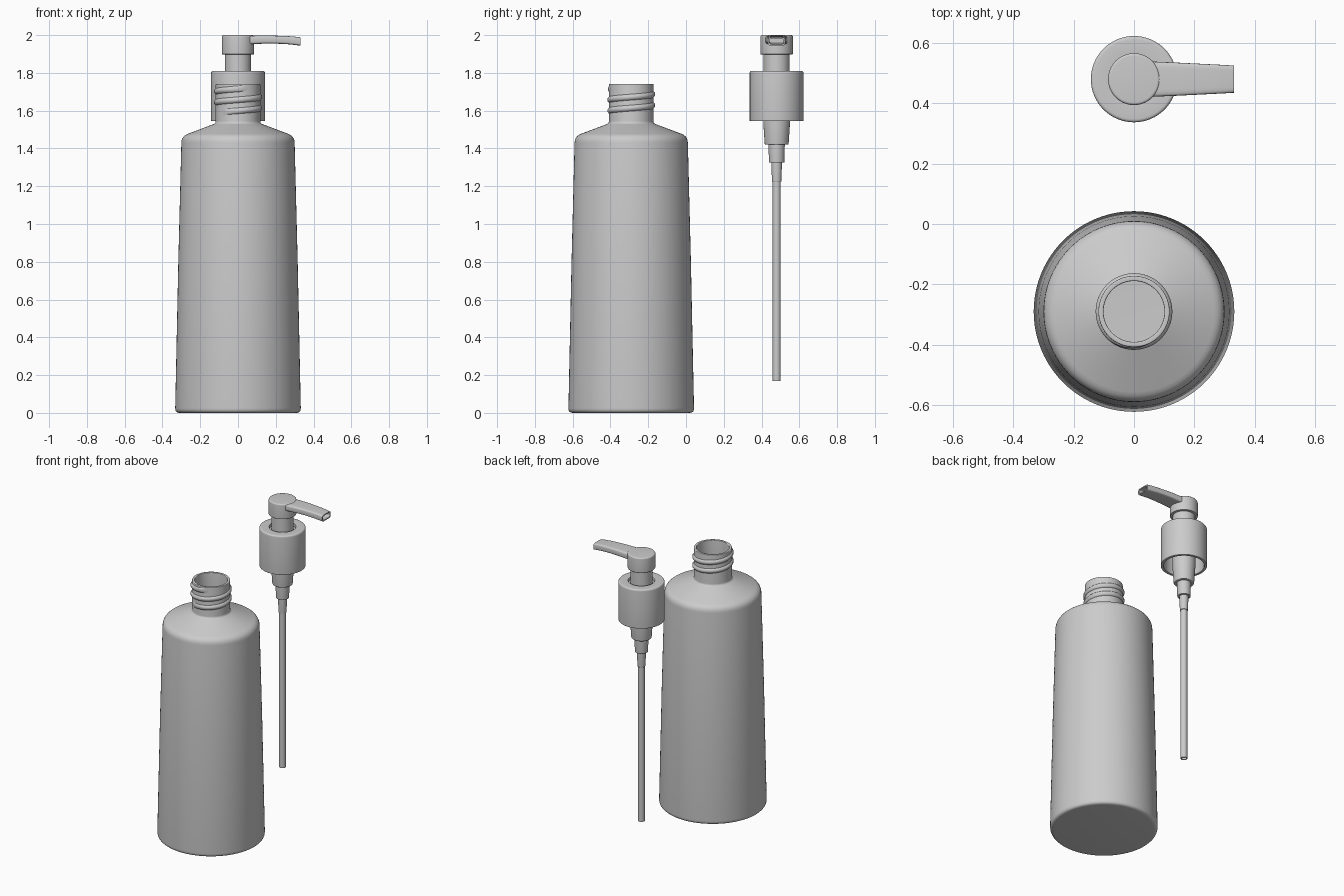
import bpy, bmesh, math
from mathutils import Vector

if "Cube" in bpy.data.objects:
    bpy.data.objects.remove(bpy.data.objects["Cube"])

BOTTLE_Y, PUMP_Y = -0.29, 0.48


def finish(name, bm, loc, angle=35):
    bmesh.ops.remove_doubles(bm, verts=bm.verts, dist=1e-5)
    bmesh.ops.recalc_face_normals(bm, faces=bm.faces)
    me = bpy.data.meshes.new(name)
    bm.to_mesh(me)
    bm.free()
    me.polygons.foreach_set("use_smooth", [True] * len(me.polygons))
    me.set_sharp_from_angle(angle=math.radians(angle))
    ob = bpy.data.objects.new(name, me)
    ob.location = loc
    bpy.context.collection.objects.link(ob)
    return ob


def fillet(profile, steps=5):
    """Round each (r, z, radius) corner; corners without a radius stay sharp."""
    out = []
    for i, p in enumerate(profile):
        c = Vector(p[:2])
        if len(p) < 3:
            out.append(c)
            continue
        a = (Vector(profile[i - 1][:2]) - c).normalized() * p[2]
        b = (Vector(profile[(i + 1) % len(profile)][:2]) - c).normalized() * p[2]
        for k in range(steps + 1):
            t = k / steps
            out.append(c + a * (1 - t) ** 2 + b * t ** 2)
    return out


def skin(bm, rings, closed=False):
    n = len(rings[0])
    pairs = list(zip(rings, rings[1:])) + ([(rings[-1], rings[0])] if closed else [])
    for a, b in pairs:
        for i in range(n):
            j = (i + 1) % n
            bm.faces.new((a[i], a[j], b[j], b[i]))


def lathe(name, profile, y, closed=False, seg=64):
    bm = bmesh.new()
    rings = [[bm.verts.new((p.x * math.cos(t), p.x * math.sin(t), p.y))
              for t in (2 * math.pi * i / seg for i in range(seg))]
             for p in fillet(profile)]
    skin(bm, rings, closed)
    return finish(name, bm, (0, y, 0))


# Bottle: outer wall, neck lip and inner wall in one profile
lathe("bottle", [
    (0, 0), (0.333, 0.0, 0.025), (0.316, 0.8), (0.299, 1.465, 0.035),
    (0.118, 1.533, 0.012), (0.118, 1.742, 0.005), (0.101, 1.742, 0.005),
    (0.101, 1.52, 0.01), (0.283, 1.45, 0.03), (0.317, 0.018, 0.02), (0, 0.018)],
    BOTTLE_Y, seg=96)

# Screw thread: tapered helical ridge around the neck
bm = bmesh.new()
rings, turns, n = [], 2.2, 140
for i in range(n + 1):
    t = i / n
    ang = -math.pi * 0.75 + t * turns * 2 * math.pi
    s = min(1, t * 12, (1 - t) * 12)
    z = 1.592 + 0.058 * turns * t
    rings.append([bm.verts.new((r * math.cos(ang), r * math.sin(ang), z + dz))
                  for r, dz in ((0.112, -0.018), (0.118, -0.016), (0.118 + 0.009 * s, -0.006),
                                (0.118 + 0.009 * s, 0.006), (0.118, 0.016), (0.112, 0.018))])
skin(bm, rings)
bm.faces.new(rings[0])
bm.faces.new(rings[-1])
finish("neck_thread", bm, (0, BOTTLE_Y, 0), 60)

# Screw collar, hollow below and with a hole for the stem
lathe("collar", [
    (0.082, 1.81, 0.004), (0.143, 1.81, 0.012), (0.143, 1.545, 0.003),
    (0.125, 1.545, 0.003), (0.125, 1.785), (0.082, 1.785)], PUMP_Y, closed=True)

# Pump body below the collar, stepping down to the dip tube
lathe("pump_body", [
    (0, 1.79), (0.1255, 1.79), (0.1255, 1.77), (0.072, 1.77), (0.071, 1.54),
    (0.063, 1.42, 0.006), (0.043, 1.42), (0.041, 1.325, 0.004),
    (0.028, 1.325), (0.025, 1.225, 0.003), (0, 1.225)], PUMP_Y, seg=48)

# Dip tube with an open lower end
lathe("dip_tube", [
    (0.021, 1.24), (0.021, 0.17), (0.015, 0.17), (0.015, 1.24)], PUMP_Y,
    closed=True, seg=32)

# Stem and pressing head
lathe("stem", [(0, 1.78), (0.069, 1.78), (0.069, 1.91), (0, 1.91)], PUMP_Y, seg=48)
lathe("pump_head", [(0, 1.898), (0.086, 1.898, 0.004), (0.086, 2.0, 0.01), (0, 2.0)],
      PUMP_Y)

# Spout: rounded box sections along x, folded back inside at the open tip
bm = bmesh.new()
sections = [(0.03, 0.060, 1.950, 1.996), (0.08, 0.0575, 1.952, 1.997),
            (0.14, 0.055, 1.955, 1.998), (0.20, 0.052, 1.955, 1.997),
            (0.26, 0.049, 1.952, 1.995), (0.30, 0.047, 1.948, 1.992),
            (0.331, 0.045, 1.944, 1.988), (0.331, 0.037, 1.951, 1.981),
            (0.27, 0.037, 1.958, 1.986)]
rings = []
for x, w, lo, hi in sections:
    ring = []
    for i in range(32):
        c, s = math.cos(2 * math.pi * i / 32), math.sin(2 * math.pi * i / 32)
        py = w * math.copysign(abs(c) ** 0.35, c)
        pz = (hi - lo) / 2 * math.copysign(abs(s) ** 0.35, s)
        ring.append(bm.verts.new((x, py, (hi + lo) / 2 + pz)))
    rings.append(ring)
skin(bm, rings)
bm.faces.new(rings[0])
bm.faces.new(rings[-1])
finish("spout", bm, (0, PUMP_Y, 0), 40)
